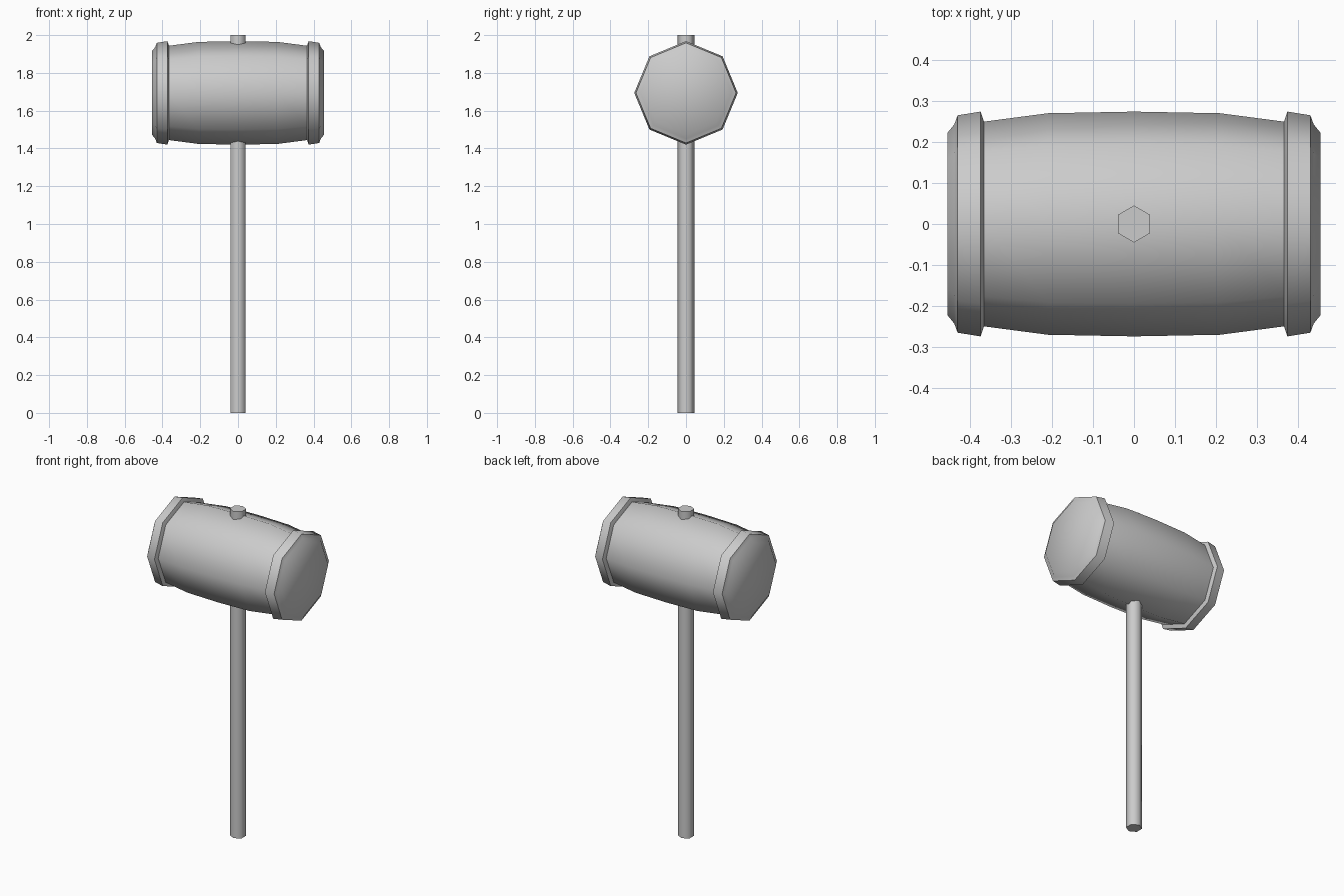
import bpy, bmesh, math

cube = bpy.data.objects.get("Cube")
if cube:
    bpy.data.objects.remove(cube, do_unlink=True)

grey = bpy.data.materials.new("light grey")
grey.use_nodes = True
colour = (0.6, 0.6, 0.6, 1)
grey.diffuse_color = colour
grey.node_tree.nodes["Principled BSDF"].inputs["Base Color"].default_value = colour

HEAD_Z = 1.694


def lathe(name, profile, sides, place, smooth_angle):
    """Rings of (distance, radius) joined along an axis, closed by flat caps."""
    bm = bmesh.new()
    rings = []
    for d, r in profile:
        angles = [2 * math.pi * i / sides for i in range(sides)]
        rings.append([bm.verts.new(place(d, r * math.sin(a), r * math.cos(a))) for a in angles])
    for a, b in zip(rings, rings[1:]):
        for i in range(sides):
            j = (i + 1) % sides
            bm.faces.new((a[i], a[j], b[j], b[i]))
    bm.faces.new(rings[0])
    bm.faces.new(rings[-1])
    bmesh.ops.recalc_face_normals(bm, faces=bm.faces)
    mesh = bpy.data.meshes.new(name)
    bm.to_mesh(mesh)
    bm.free()
    mesh.materials.append(grey)
    obj = bpy.data.objects.new(name, mesh)
    bpy.context.collection.objects.link(obj)
    bpy.ops.object.select_all(action='DESELECT')
    obj.select_set(True)
    bpy.context.view_layer.objects.active = obj
    bpy.ops.object.shade_smooth_by_angle(angle=math.radians(smooth_angle))
    return obj


def along_x(d, u, v):
    return (d, u, HEAD_Z + v)


def along_z(d, u, v):
    return (u, v, d)


# Bulging octagonal barrel
half = [(0.37, 0.249), (0.21, 0.27)]
barrel = half + [(0, 0.274)] + [(-d, r) for d, r in reversed(half)]
lathe("head_barrel", barrel, 8, along_x, 50)

# Raised end bands with a bevelled striking face
band = [(0.364, 0.245), (0.374, 0.274), (0.43, 0.265), (0.438, 0.243), (0.455, 0.222)]
for side, sign in (("left", 1), ("right", -1)):
    lathe(side + "_end_band", [(sign * d, r) for d, r in band], 8, along_x, 50)

# Hexagonal handle running through the head
lathe("handle", [(0, 0.045), (2, 0.045)], 6, along_z, 65)
